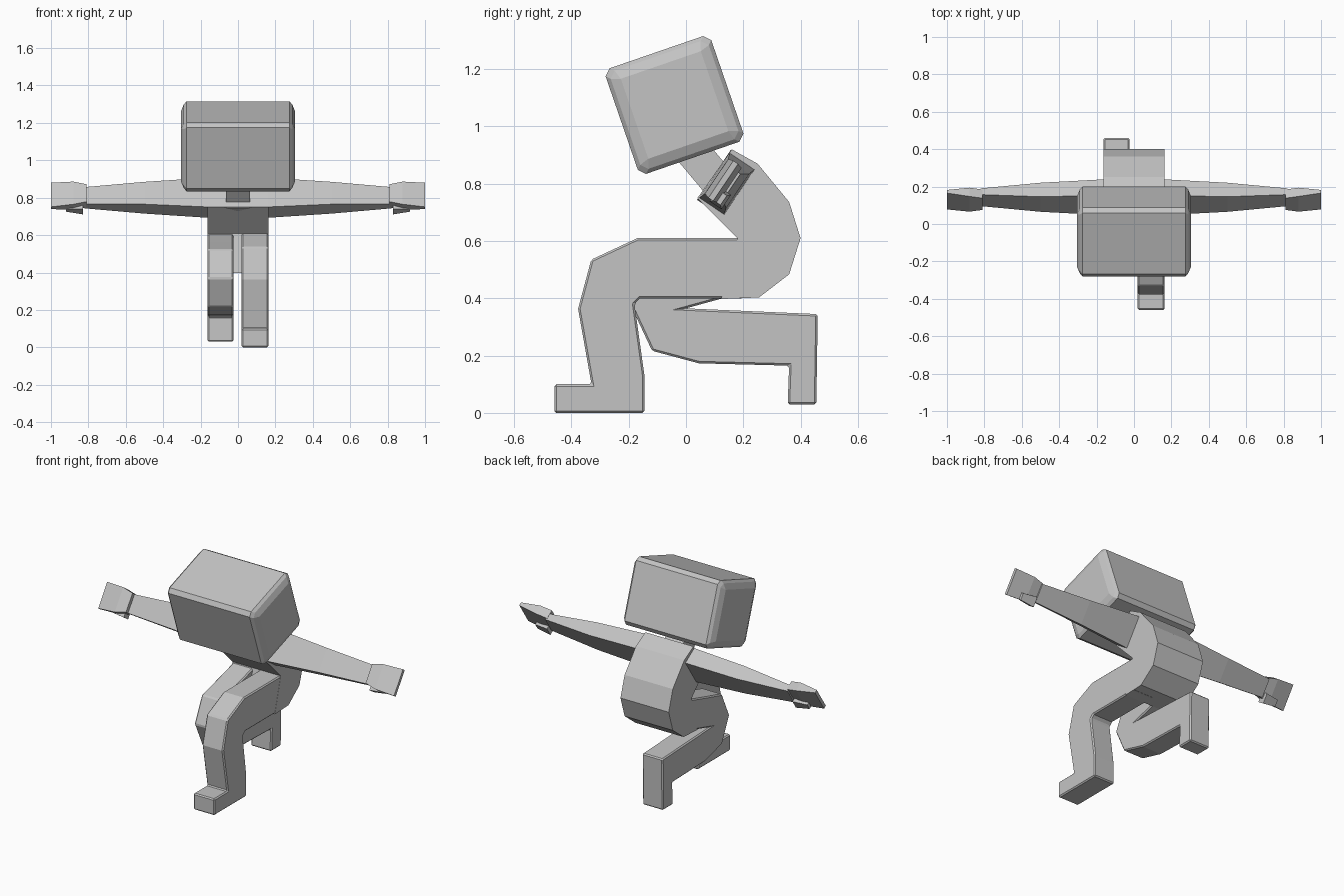
import bpy, bmesh
from math import sin, cos, radians

cube = bpy.data.objects.get("Cube")
if cube:
    bpy.data.objects.remove(cube, do_unlink=True)

colour = (.55, .55, .55, 1)
grey = bpy.data.materials.new("plain_grey")
grey.use_nodes = True
grey.diffuse_color = colour
grey.node_tree.nodes["Principled BSDF"].inputs["Base Color"].default_value = colour


def loft(name, rings, bevel=0):
    """Skin a row of matching rings and close both ends."""
    bm = bmesh.new()
    loops = [[bm.verts.new(point) for point in ring] for ring in rings]
    for first, second in zip(loops, loops[1:]):
        for i in range(len(first)):
            bm.faces.new((first[i - 1], first[i], second[i], second[i - 1]))
    bm.faces.new(loops[0])
    bm.faces.new(loops[-1])
    bmesh.ops.recalc_face_normals(bm, faces=bm.faces[:])
    mesh = bpy.data.meshes.new(name)
    bm.to_mesh(mesh)
    bm.free()
    mesh.materials.append(grey)
    obj = bpy.data.objects.new(name, mesh)
    bpy.context.collection.objects.link(obj)
    if bevel:
        modifier = obj.modifiers.new("soft_edges", "BEVEL")
        modifier.width = bevel
        modifier.segments = 1
        modifier.angle_limit = radians(45)
    return obj


def slab(name, profile, left, right, bevel=0):
    """Extrude a side profile of (y, z) points across x."""
    return loft(name, [[(x, y, z) for y, z in profile] for x in (left, right)], bevel)


def bend(y, z, radius, start, end, steps):
    """Faceted outside of a bent joint, around its inner corner."""
    angles = [radians(start + (end - start) * i / steps) for i in range(steps + 1)]
    return [(y + radius * cos(a), z + radius * sin(a)) for a in angles]


def tilted(x, y, z, degrees, length, width):
    """Rectangle in the side plane, given by half sizes and a tilt."""
    c, s = cos(radians(degrees)), sin(radians(degrees))
    corners = ((-length, -width), (length, -width), (length, width), (-length, width))
    return [(x, y + u * c - v * s, z + u * s + v * c) for u, v in corners]


# Torso and hips, curled forward around the waist
waist = (.18, .61)
shoulders = [(.25, .87), (.16, .92), (.04, .75)]
slab("torso", bend(*waist, .22, -105, 35, 4) + shoulders + [waist], -.163, .163)

# Planted leg: thigh, bent knee, shin and foot
left_knee = bend(-.17, .4, .21, 90, 190, 2)
left_foot = [(-.33, .1), (-.46, .1), (-.46, 0), (-.145, 0), (-.145, .13)]
left_thigh = [(-.18, .38), (-.16, .4), (.2, .4), (.2, .61)]
slab("left_leg", left_knee + left_foot + left_thigh, .02, .162, .007)

# Kneeling leg: the knee folds back on itself
right_knee = bend(.01, .37, .2, 80, 280, 4)
right_foot = [(.36, .165), (.355, .03), (.455, .03), (.46, .345)]
right_thigh = [(0, .365), (.2, .42), (.2, .61)]
slab("right_leg", right_knee + right_foot + right_thigh, -.163, -.025, .007)

# Arms: tapered tilted slabs, each ending in a flat hand with a thumb below
arm_tilt = 56


def arm_part(name, side, y, z, sections):
    loft(name, [tilted(side * x, y, z, arm_tilt, length, width)
                for x, length, width in sections])


for label, side in (("left", 1), ("right", -1)):
    arm_part(label + "_arm", side, .143, .8,
             [(0, .105, .055), (.5, .072, .045), (.82, .055, .02)])
    arm_part(label + "_hand", side, .13, .81,
             [(.81, .056, .028), (.88, .073, .028), (1, .078, .01)])
    arm_part(label + "_thumb", side, .12, .75,
             [(.83, .03, .025), (.92, .02, .014)])

# Neck, leaning forward into the head
loft("neck", [tilted(x, .05, .88, 130, .09, .06) for x in (-.063, .063)])

# Head: wide block tipped forward, with its sides stepping in
head_half = .195
head_sections = [(-.305, .86), (-.275, 1), (.275, 1), (.305, .86)]
loft("head", [tilted(x, -.04, 1.075, 19, head_half * scale, head_half * scale)
              for x, scale in head_sections], .02)
